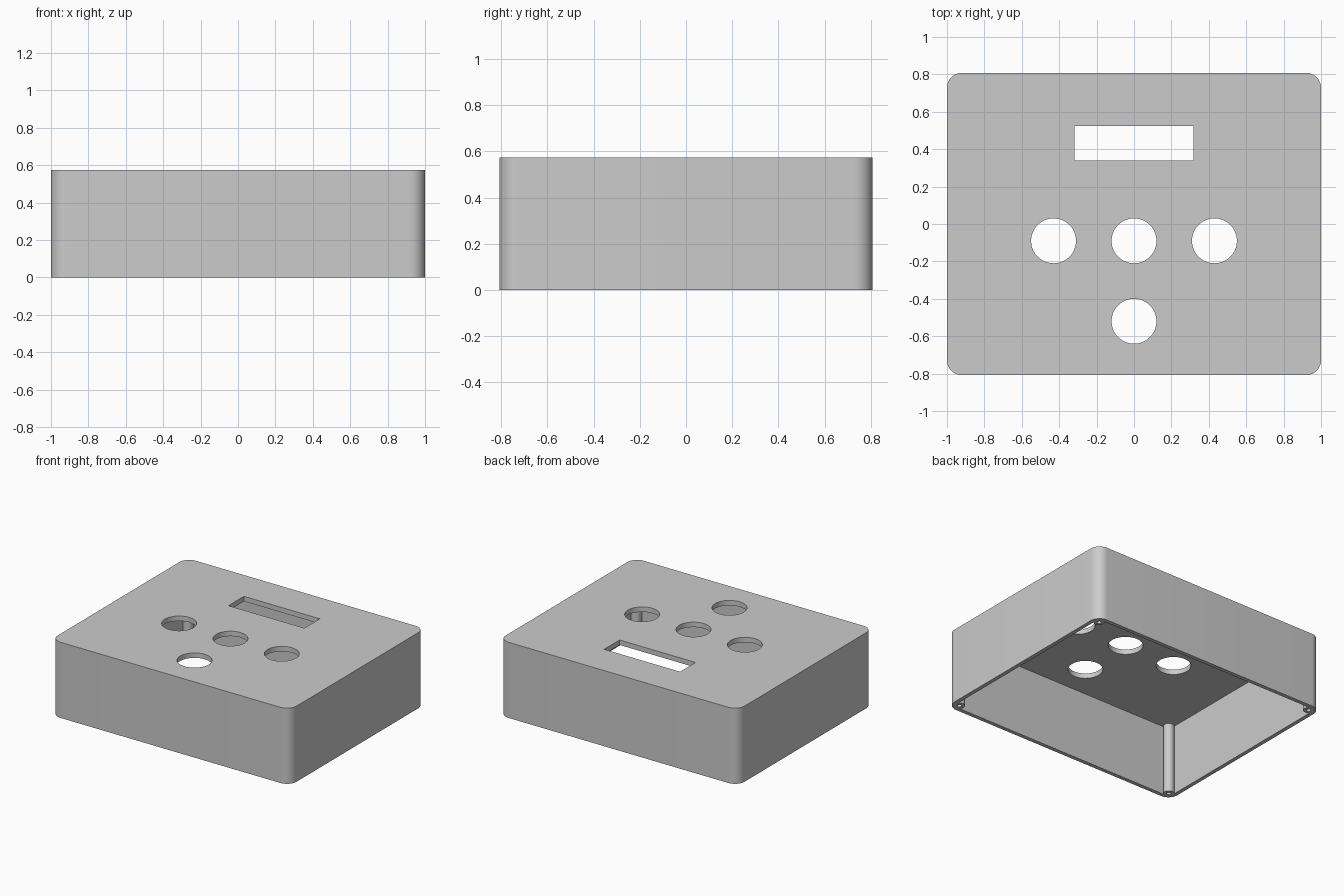
import bpy, bmesh
from math import pi, cos, sin
from mathutils import Matrix

if "Cube" in bpy.data.objects:
    bpy.data.objects.remove(bpy.data.objects["Cube"], do_unlink=True)

HALF_X, HALF_Y, HEIGHT = 1.0, 0.808, 0.573
CORNER, WALL, ROOF = 0.08, 0.03, 0.038
POST_INSET, POST_R, SCREW_R = 0.06, 0.038, 0.016

grey = bpy.data.materials.new("light_grey_plastic")
grey.use_nodes = True
colour = (0.6, 0.6, 0.6, 1)
grey.diffuse_color = colour
grey.node_tree.nodes["Principled BSDF"].inputs["Base Color"].default_value = colour


def make_object(name, bm):
    mesh = bpy.data.meshes.new(name)
    bmesh.ops.recalc_face_normals(bm, faces=bm.faces)
    bm.to_mesh(mesh)
    bm.free()
    mesh.materials.append(grey)
    obj = bpy.data.objects.new(name, mesh)
    bpy.context.collection.objects.link(obj)
    return obj


def prism(name, outline, z0, z1):
    bm = bmesh.new()
    face = bm.faces.new([bm.verts.new((x, y, z0)) for x, y in outline])
    top = bmesh.ops.extrude_face_region(bm, geom=[face])["geom"]
    verts = [v for v in top if isinstance(v, bmesh.types.BMVert)]
    bmesh.ops.translate(bm, verts=verts, vec=(0, 0, z1 - z0))
    return make_object(name, bm)


def box(name, x0, x1, y0, y1, z0, z1):
    return prism(name, [(x0, y0), (x1, y0), (x1, y1), (x0, y1)], z0, z1)


def cylinder(name, x, y, r, z0, z1, sides=48):
    ring = [2 * pi * i / sides for i in range(sides)]
    return prism(name, [(x + r * cos(a), y + r * sin(a)) for a in ring], z0, z1)


def rounded_rect(hx, hy, r, steps=12):
    points = []
    for quarter, (sx, sy) in enumerate([(1, 1), (-1, 1), (-1, -1), (1, -1)]):
        for i in range(steps + 1):
            a = pi / 2 * (quarter + i / steps)
            points.append((sx * (hx - r) + r * cos(a), sy * (hy - r) + r * sin(a)))
    return points


def combine(target, tool, operation):
    mod = target.modifiers.new(tool.name, "BOOLEAN")
    mod.operation, mod.object, mod.solver = operation, tool, "EXACT"
    bpy.context.view_layer.objects.active = target
    bpy.ops.object.modifier_apply(modifier=mod.name)
    bpy.data.objects.remove(tool, do_unlink=True)


# Hollow case, open underneath
case = prism("enclosure_case", rounded_rect(HALF_X, HALF_Y, CORNER), 0, HEIGHT)
ix, iy = HALF_X - WALL, HALF_Y - WALL
combine(case, box("cavity", -ix, ix, -iy, iy, -0.1, HEIGHT - ROOF), "DIFFERENCE")

# Corner screw posts with pilot holes
for sx in (-1, 1):
    for sy in (-1, 1):
        x, y = sx * (HALF_X - POST_INSET), sy * (HALF_Y - POST_INSET)
        combine(case, cylinder("post", x, y, POST_R, 0, HEIGHT - ROOF / 2, 32), "UNION")
        combine(case, cylinder("pilot_hole", x, y, SCREW_R, -0.1, 0.4, 24), "DIFFERENCE")

# Display slot and button holes through the roof
combine(case, box("display_slot", -0.318, 0.318, 0.34, 0.525, 0.45, 0.7), "DIFFERENCE")
for x, y in [(-0.43, -0.09), (0, -0.09), (0.43, -0.09), (0, -0.52)]:
    combine(case, cylinder("button_hole", x, y, 0.12, 0.45, 0.7, 64), "DIFFERENCE")

# Smooth the curved walls, keep the edges sharp
bpy.ops.object.select_all(action="DESELECT")
case.select_set(True)
bpy.context.view_layer.objects.active = case
bpy.ops.object.shade_smooth_by_angle(angle=pi / 6)
